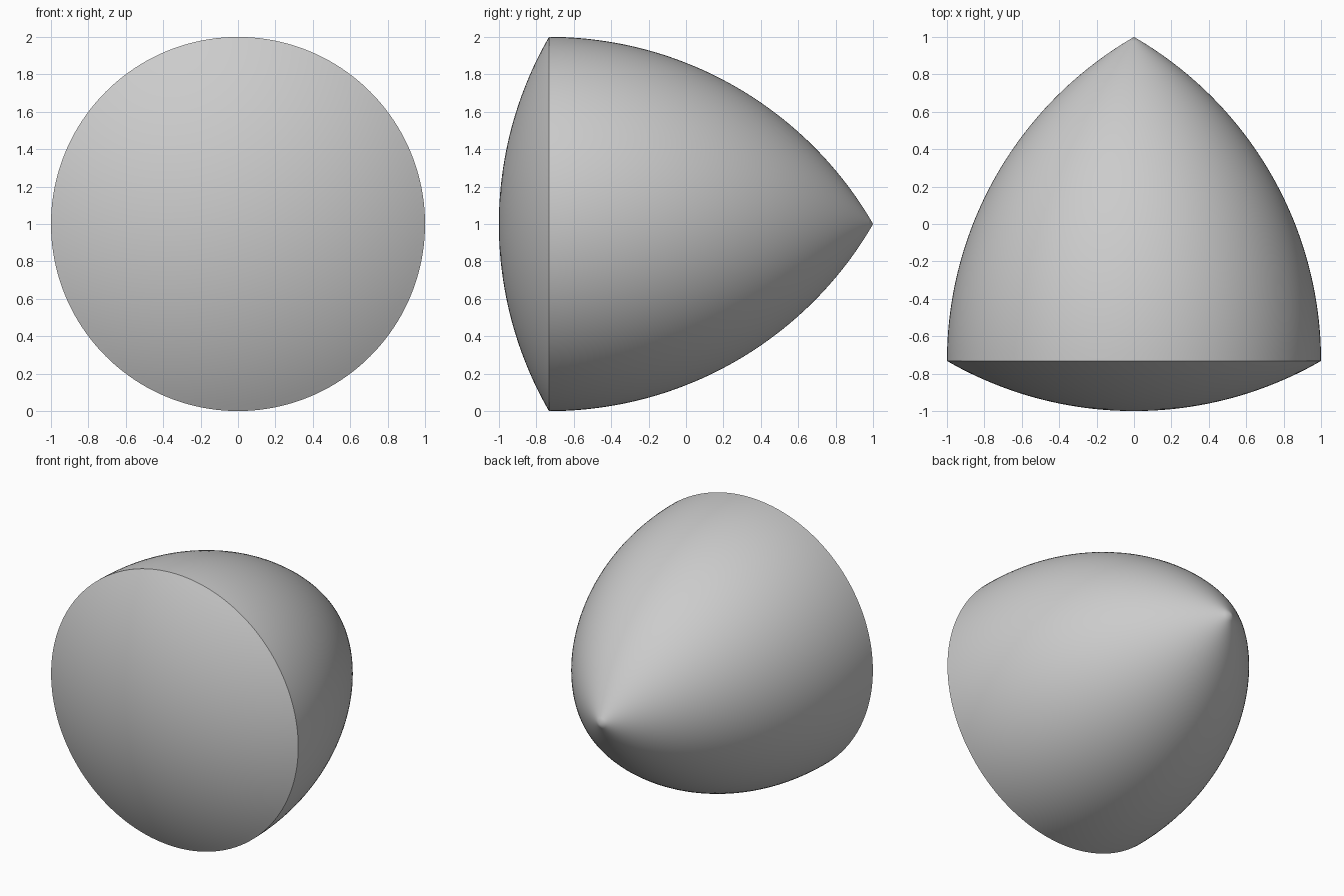
import bpy, bmesh
from math import sin, cos, pi, sqrt, radians
from mathutils import Vector

cube = bpy.data.objects.get("Cube")
if cube:
    bpy.data.objects.remove(cube, do_unlink=True)

WIDTH = 2.0
APEX_Y = 1.0
RIM_Y = APEX_Y - sqrt(3)
STEPS = 48
SEGMENTS = 160

# Single grey colour
grey = bpy.data.materials.new("light_grey")
grey.use_nodes = True
colour = (0.6, 0.6, 0.6, 1)
grey.diffuse_color = colour
grey.node_tree.nodes["Principled BSDF"].inputs["Base Color"].default_value = colour


def arc(centre_r, centre_y, start, end, steps):
    """Points (radius, y) on an arc of the constant width."""
    angles = [start + (end - start) * i / steps for i in range(steps + 1)]
    return [(centre_r + WIDTH * cos(a), centre_y + WIDTH * sin(a)) for a in angles]


# Half of a constant-width rounded triangle: front cap, then flank to the apex
cap = arc(0, APEX_Y, -pi / 2, -pi / 3, STEPS // 2)
flank = arc(-1, RIM_Y, 0, pi / 3, STEPS)
profile = cap + flank[1:]

# Revolve the profile about the y axis through the middle
bm = bmesh.new()
verts = [bm.verts.new((r, y, 1)) for r, y in profile]
edges = [bm.edges.new(pair) for pair in zip(verts, verts[1:])]
bmesh.ops.spin(bm, geom=verts + edges, cent=Vector((0, 0, 1)), axis=Vector((0, 1, 0)),
               angle=2 * pi, steps=SEGMENTS)
bmesh.ops.remove_doubles(bm, verts=bm.verts, dist=0.0005)
bmesh.ops.recalc_face_normals(bm, faces=bm.faces)

mesh = bpy.data.meshes.new("constant_width_solid")
bm.to_mesh(mesh)
bm.free()
mesh.materials.append(grey)
solid = bpy.data.objects.new("constant_width_solid", mesh)
bpy.context.collection.objects.link(solid)

# Smooth surface with a crisp rim
bpy.ops.object.select_all(action="DESELECT")
solid.select_set(True)
bpy.context.view_layer.objects.active = solid
bpy.ops.object.shade_smooth_by_angle(angle=radians(30))
